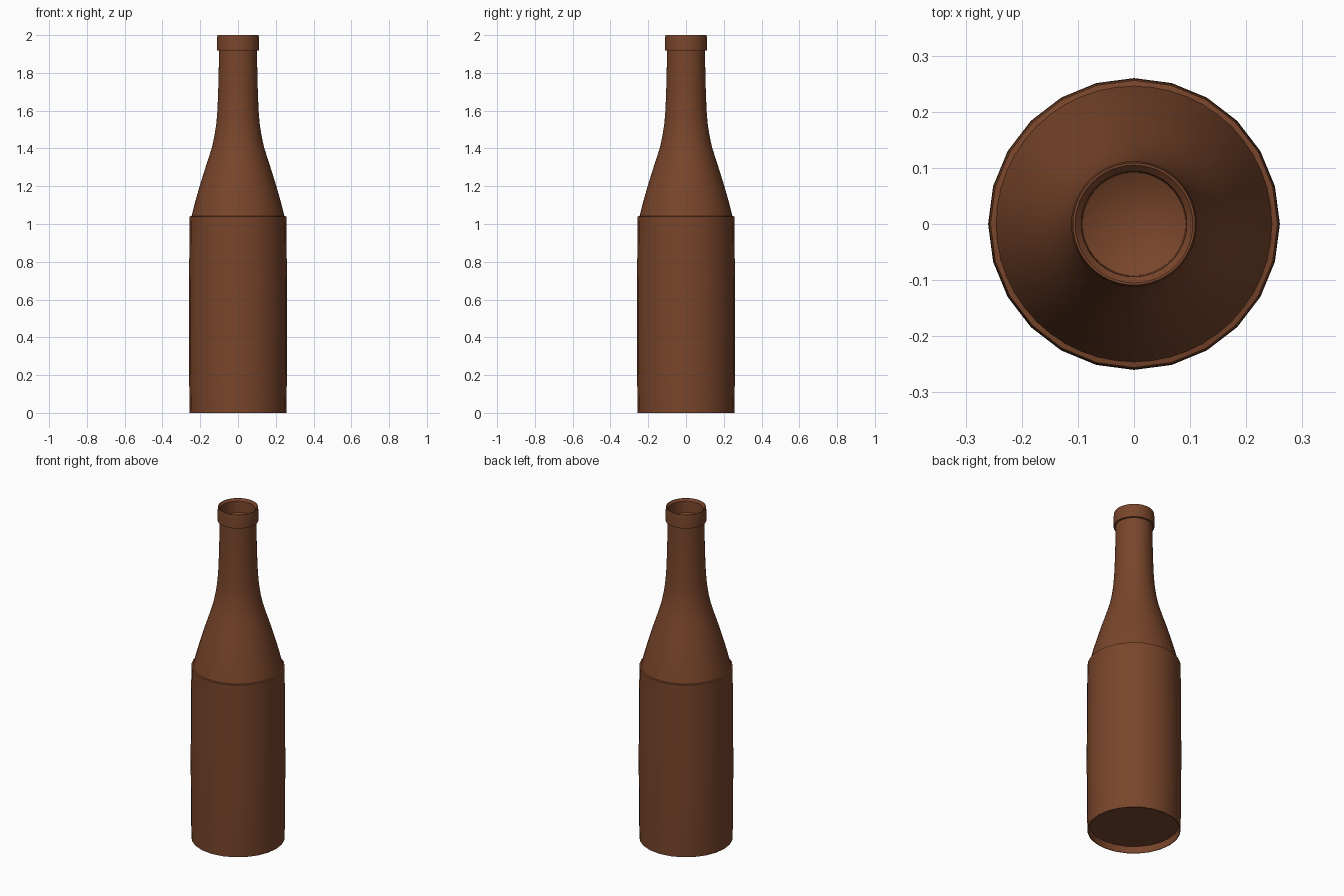
import bpy, bmesh, math

if "Cube" in bpy.data.objects:
    bpy.data.objects.remove(bpy.data.objects["Cube"])

glass = bpy.data.materials.new("brown_glass")
glass.diffuse_color = (0.19, 0.060, 0.024, 1)
glass.use_nodes = True
glass.node_tree.nodes["Principled BSDF"].inputs["Base Color"].default_value = glass.diffuse_color


def lathe(name, profile, sides, angle=40):
    """Revolve (radius, height) points around z; radius 0 closes to a pole."""
    bm = bmesh.new()
    rings = []
    for r, z in profile:
        if r == 0:
            rings.append([bm.verts.new((0, 0, z))] * sides)
        else:
            rings.append([bm.verts.new((r * math.cos(2 * math.pi * i / sides),
                                        r * math.sin(2 * math.pi * i / sides), z))
                          for i in range(sides)])
    for a, b in zip(rings, rings[1:]):
        for i in range(sides):
            j = (i + 1) % sides
            quad = list(dict.fromkeys((a[i], a[j], b[j], b[i])))
            bm.faces.new(quad)
    mesh = bpy.data.meshes.new(name)
    bm.to_mesh(mesh)
    bm.free()
    obj = bpy.data.objects.new(name, mesh)
    bpy.context.collection.objects.link(obj)
    mesh.materials.append(glass)
    bpy.ops.object.select_all(action='DESELECT')
    obj.select_set(True)
    bpy.context.view_layer.objects.active = obj
    bpy.ops.object.shade_smooth_by_angle(angle=math.radians(angle))
    return obj


# Body: slightly bulged wall with a recessed base and a narrow top ledge
lathe("body", [(0, 0.04), (0.249, 0.04), (0.252, 0.0), (0.256, 0.0),
               (0.259, 0.2), (0.26, 0.46), (0.259, 0.72),
               (0.256, 1.04), (0.246, 1.042)], 24)

# Shoulder tapering into the neck
lathe("shoulder_and_neck", [(0.246, 1.04), (0.226, 1.12), (0.203, 1.2),
                            (0.180, 1.275), (0.157, 1.345), (0.137, 1.41),
                            (0.124, 1.47), (0.115, 1.53), (0.109, 1.60),
                            (0.105, 1.70), (0.102, 1.82), (0.101, 1.93)], 48)

# Lip collar with a dished mouth
lathe("lip", [(0.101, 1.918), (0.112, 1.918), (0.112, 1.975), (0.109, 2.0),
              (0.105, 2.0), (0.094, 1.988), (0.092, 1.92), (0, 1.87)], 48)
